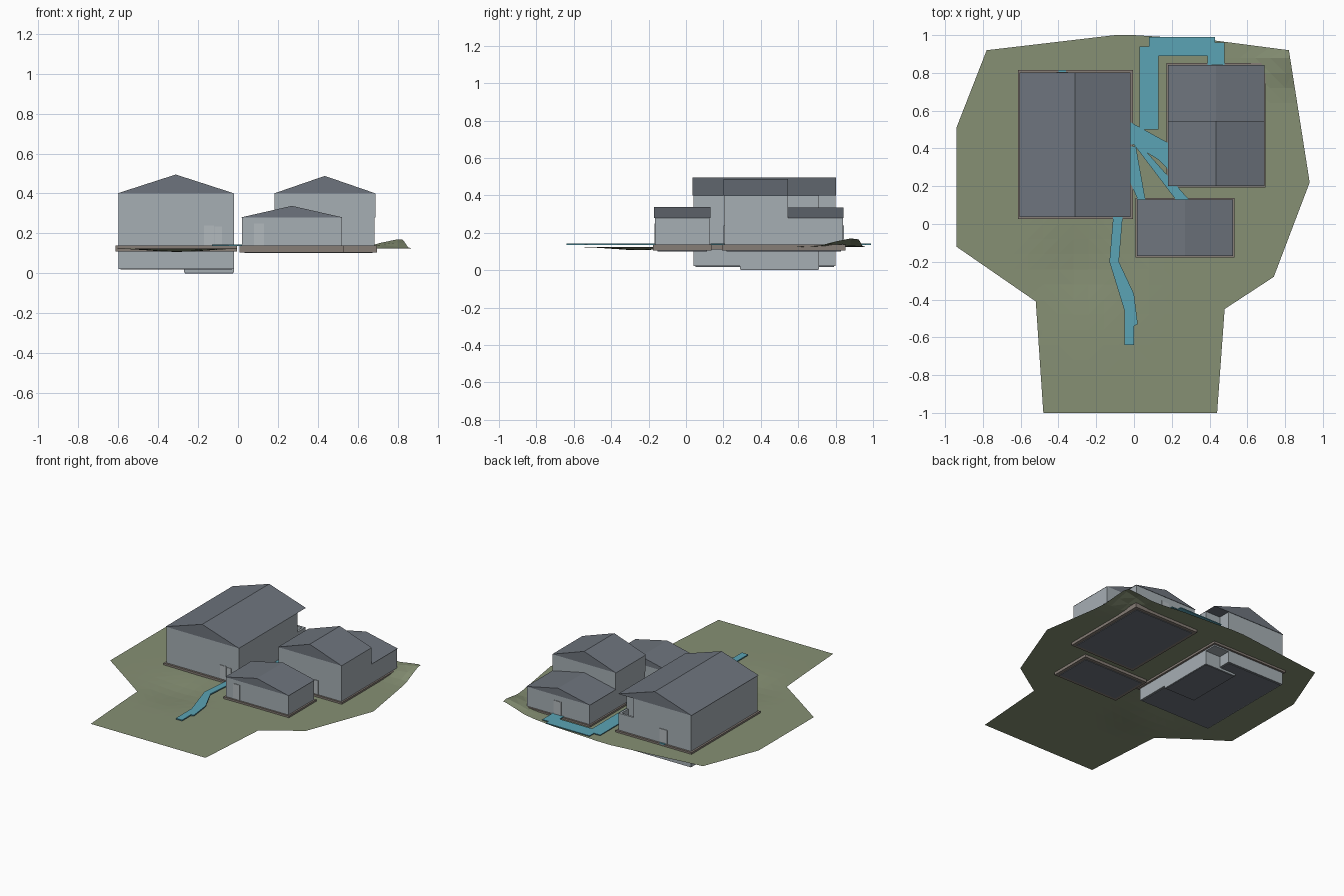
import bpy, bmesh, math
from mathutils import Vector

cube = bpy.data.objects.get("Cube")
if cube:
    bpy.data.objects.remove(cube, do_unlink=True)


def material(name, rgb):
    m = bpy.data.materials.new(name)
    m.use_nodes = True
    m.diffuse_color = (*rgb, 1)
    m.node_tree.nodes["Principled BSDF"].inputs["Base Color"].default_value = (*rgb, 1)
    return m


WALL = material("grey wall", (.38, .425, .455))
ROOF = material("slate roof", (.155, .175, .205))
GRASS = material("grass green", (.24, .28, .175))
WATER = material("water teal", (.105, .37, .46))
STONE = material("brown stone", (.24, .205, .18))
DOOR = material("pale door", (.45, .49, .51))


def finish(name, bm, mat):
    bmesh.ops.recalc_face_normals(bm, faces=bm.faces)
    mesh = bpy.data.meshes.new(name)
    bm.to_mesh(mesh)
    bm.free()
    mesh.materials.append(mat)
    ob = bpy.data.objects.new(name, mesh)
    bpy.context.collection.objects.link(ob)
    return ob


def sweep(name, profile, offset, mat):
    """Closed 3D outline extruded along an offset."""
    bm = bmesh.new()
    face = bm.faces.new([bm.verts.new(p) for p in profile])
    ext = bmesh.ops.extrude_face_region(bm, geom=[face], use_keep_orig=True)
    moved = [v for v in ext["geom"] if isinstance(v, bmesh.types.BMVert)]
    bmesh.ops.translate(bm, verts=moved, vec=offset)
    return finish(name, bm, mat)


def plan(name, outline, z0, z1, mat):
    return sweep(name, [(x, y, z0) for x, y in outline], (0, 0, z1 - z0), mat)


def rect(x0, x1, y0, y1, grow=0):
    return [(x0 - grow, y0 - grow), (x1 + grow, y0 - grow),
            (x1 + grow, y1 + grow), (x0 - grow, y1 + grow)]


def box(name, x, y, z, mat, grow=0):
    return plan(name, rect(*x, *y, grow), *z, mat)


def gable_roof(name, x, y, eave, ridge):
    mid = (x[0] + x[1]) / 2
    tri = [(x[0], y[0], eave), (x[1], y[0], eave), (mid, y[0], ridge)]
    return sweep(name, tri, (0, y[1] - y[0], 0), ROOF)


def door(name, x, y, z=(.14, .24)):
    """Thin panel standing just proud of a wall facing front or back."""
    return box(name, x, (y - .004, y + .004), z, DOOR)


# Ground sheet: outline sliced into a grid, then gently shaped
ground = bmesh.new()
outline = [(-.48, -1), (.44, -1), (.48, -.45), (.74, -.28), (.93, .22), (.82, .92),
           (.4, .975), (0, 1), (-.1, 1), (-.78, .92), (-.94, .51), (-.94, -.12), (-.52, -.41)]
ground.faces.new([ground.verts.new((x, y, 0)) for x, y in outline])
for axis in (Vector((1, 0, 0)), Vector((0, 1, 0))):
    for i in range(-12, 13):
        geom = ground.verts[:] + ground.edges[:] + ground.faces[:]
        bmesh.ops.bisect_plane(ground, geom=geom, plane_co=axis * i * .08, plane_no=axis)


def bump(v, x, y, r):
    return math.exp(-((v.x - x) ** 2 + (v.y - y) ** 2) / r ** 2)


for v in ground.verts:
    v.co.z = .125 - .018 * bump(v.co, -.3, -.25, .2) + .045 * bump(v.co, .8, .88, .12)
bmesh.ops.triangulate(ground, faces=ground.faces[:])
g = finish("ground", ground, GRASS)
if g.data.polygons[0].normal.z < 0:
    g.data.flip_normals()

# Large hall: notched body reaching below ground, corner porch under the roof
HX, HY = (-.6, -.02), (.04, .8)
NX, NY = -.14, .71
body = [(HX[0], HY[0]), (HX[1], HY[0]), (HX[1], NY), (NX, NY), (NX, HY[1]), (HX[0], HY[1])]
plan("hall_walls", body, .022, .4, WALL)
box("hall_floor", (HX[0] + .01, HX[1] - .13), (HY[0] + .01, HY[1] - .01), (.018, .022), ROOF)
box("hall_floor_front", (NX - .01, HX[1] - .01), (HY[0] + .01, NY - .01), (.018, .022), ROOF)
box("cellar_pit", (-.27, HX[1]), (.29, NY), (.003, .022), WALL)
box("cellar_pit_floor", (-.265, HX[1] - .005), (.295, NY - .005), (0, .003), ROOF)
box("porch_base", (NX, HX[1]), (NY, HY[1]), (.1, .15), WALL)
box("porch_side_parapet", (HX[1] - .015, HX[1]), (NY, HY[1]), (.15, .26), WALL)
box("porch_back_parapet", (NX, HX[1]), (HY[1] - .015, HY[1]), (.15, .26), WALL)
box("hall_plinth", HX, HY, (.11, .138), STONE, .014)
gable_roof("hall_roof", (-.606, -.018), (.036, .803), .4, .495)
door("hall_front_door", (-.17, -.12), HY[0])
door("hall_front_side_door", (-.118, -.08), HY[0], (.14, .235))
door("hall_back_door", (-.41, -.35), HY[1])
box("hall_back_step", (-.4, -.36), (.8, .816), (.135, .142), WATER)

# Two-storey house with a lower rear wing
BX, BY, SPLIT = (.185, .685), (.205, .84), .545
box("house_lower_walls", BX, BY, (.11, .28), WALL)
box("house_upper_walls", (.182, .688), (.203, SPLIT), (.28, .4), WALL)
gable_roof("house_main_roof", (.18, .69), (.2, SPLIT), .4, .488)
gable_roof("house_wing_roof", (.18, .69), (SPLIT, .843), .28, .335)
door("house_front_door", (.44, .5), BY[0])
door("house_back_door", (.41, .47), BY[1])

# Small cottage in front
CX, CY = (.02, .52), (-.165, .125)
box("cottage_walls", CX, CY, (.11, .28), WALL)
gable_roof("cottage_roof", (.015, .525), (-.17, .13), .28, .338)
door("cottage_front_door", (.08, .13), CY[0], (.14, .25))

# Plinths and floor undersides shared by the two houses
for name, x, y in (("house", BX, BY), ("cottage", CX, CY)):
    box(name + "_plinth", x, y, (.105, .138), STONE, .012)
    box(name + "_floor", x, y, (.101, .105), ROOF, -.012)

# Water channels
channels = {
    "rear_channel": [(.03, .5), (.13, .5), (.13, .89), (.39, .89), (.39, .84), (.48, .84),
                     (.48, .96), (.43, .96), (.43, .99), (.08, .99), (.08, .94), (.03, .94)],
    "house_channel": [(-.02, .54), (.18, .43), (.18, .29), (.13, .34), (0, .42), (-.02, .42)],
    "middle_channel": [(0, .42), (.05, .4), (.29, .13), (.22, .13)],
    "cottage_channel": [(-.02, .41), (.01, .41), (.06, .13), (.02, .13), (-.02, .22)],
    "front_channel": [(-.11, .04), (-.06, .04), (-.08, -.2), (0, -.37), (.02, -.53), (0, -.54),
                      (0, -.64), (-.05, -.64), (-.05, -.46), (-.13, -.2)],
}
for i, (name, pts) in enumerate(channels.items()):
    plan(name, pts, .136, .142 + i * .0005, WATER)
